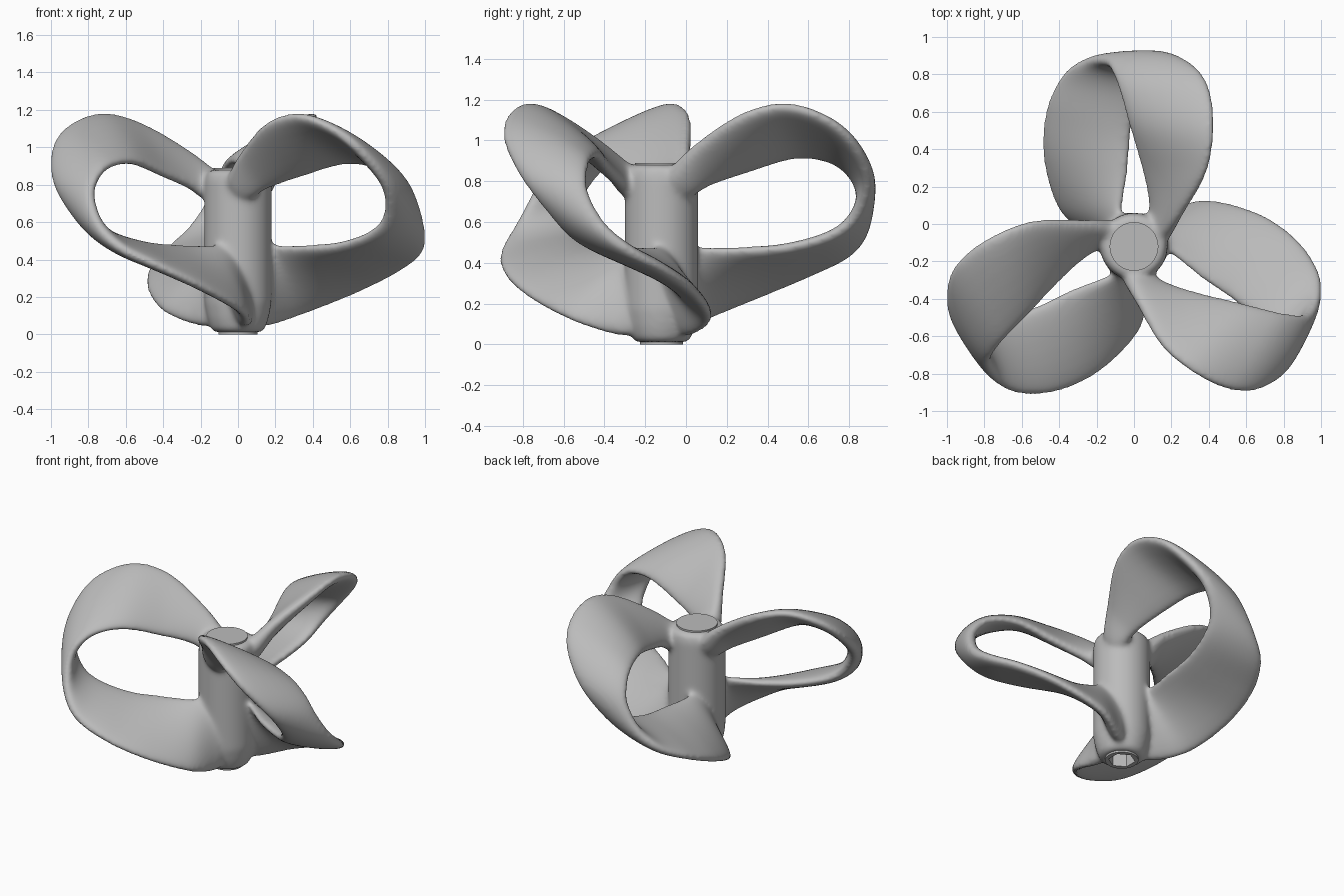
import bpy, bmesh
from math import cos, sin, pi, radians, copysign, hypot
from mathutils import Vector

if "Cube" in bpy.data.objects:
    bpy.data.objects.remove(bpy.data.objects["Cube"], do_unlink=True)

AXIS = Vector((0, -0.12, 0))
STEPS, SIDES, HALF_THICK = 6, 20, 0.047

grey = bpy.data.materials.new("plain grey")
grey.use_nodes = True
grey.diffuse_color = (0.5, 0.5, 0.5, 1)
grey.node_tree.nodes["Principled BSDF"].inputs["Base Color"].default_value = (0.5, 0.5, 0.5, 1)

# Paired blade edges as (radial, sideways, height): trailing side, leading side
STATIONS = [
    ((.04, .02, .69), (-.02, .07, .78)),
    ((.15, .09, .735), (.05, .17, .865)),
    ((.25, .09, .79), (.18, .26, .985)),
    ((.42, .05, .85), (.39, .38, 1.12)),
    ((.65, -.02, .92), (.60, .42, 1.17)),
    ((.82, -.07, .905), (.80, .41, 1.11)),
    ((.925, -.11, .84), (.94, .345, .99)),
    ((.985, -.155, .735), (1.015, .20, .81)),
    ((.995, -.26, .57), (.95, .07, .64)),
    ((.92, -.375, .45), (.83, .02, .54)),
    ((.73, -.465, .35), (.62, -.02, .48)),
    ((.48, -.48, .24), (.40, -.04, .465)),
    ((.20, -.39, .12), (.22, -.07, .47)),
    ((.06, -.20, .05), (.13, -.07, .49)),
    ((.00, -.07, .07), (.04, -.02, .45)),
]


def smooth_path(points):
    """Catmull-Rom curve through the points."""
    pts = [Vector(p) for p in points]
    pts = [2 * pts[0] - pts[1]] + pts + [2 * pts[-1] - pts[-2]]
    path = []
    for a, b, c, d in zip(pts, pts[1:], pts[2:], pts[3:]):
        for k in range(STEPS):
            u = k / STEPS
            path.append(0.5 * (2 * b + (c - a) * u + (2 * a - 5 * b + 4 * c - d) * u * u
                               + (3 * b - a - 3 * c + d) * u ** 3))
    return path + [pts[-2]]


def bridge(bm, rings):
    """Skin closed rings of vertices and cap both ends."""
    for low, high in zip(rings, rings[1:]):
        n = len(low)
        for i in range(n):
            j = (i + 1) % n
            bm.faces.new((low[i], low[j], high[j], high[i]))
    bm.faces.new(rings[0])
    bm.faces.new(rings[-1])


def add_blade(bm, angle):
    """Loft a looped blade with a rounded section that thickens at the hub."""
    out = Vector((cos(angle), sin(angle), 0))
    side = Vector((sin(angle), -cos(angle), 0))
    trail, lead = (smooth_path(edge) for edge in zip(*STATIONS))
    mids = [(p + q) / 2 for p, q in zip(trail, lead)]
    rings = []
    for i, mid in enumerate(mids):
        along = mids[min(i + 1, len(mids) - 1)] - mids[max(i - 1, 0)]
        half = (lead[i] - trail[i]) * 0.515
        normal = along.cross(half).normalized()
        root = min(1, max(0, 1 - (hypot(mid.x, mid.y) - 0.16) / 0.12))
        thick = HALF_THICK * (1 + 0.4 * root * root)
        ring = []
        for k in range(SIDES):
            a = 2 * pi * k / SIDES
            lift = copysign(abs(sin(a)) ** 0.75, sin(a)) * thick
            p = mid + half * cos(a) + normal * lift
            ring.append(bm.verts.new(AXIS + out * p.x + side * p.y + Vector((0, 0, p.z))))
        rings.append(ring)
    bridge(bm, rings)


def add_lathe(bm, profile, sides):
    """Turn a (radius, height) profile about the hub axis."""
    turns = [2 * pi * (k + 0.5) / sides for k in range(sides)]
    bridge(bm, [[bm.verts.new(AXIS + Vector((r * cos(a), r * sin(a), z))) for a in turns]
                for r, z in profile])


def finish(bm, name):
    bmesh.ops.recalc_face_normals(bm, faces=bm.faces)
    mesh = bpy.data.meshes.new(name)
    bm.to_mesh(mesh)
    bm.free()
    mesh.materials.append(grey)
    obj = bpy.data.objects.new(name, mesh)
    bpy.context.collection.objects.link(obj)
    return obj


def lathe_object(name, profile, sides):
    bm = bmesh.new()
    add_lathe(bm, profile, sides)
    return finish(bm, name)


# Hub and three looped blades, fused and softened into one casting
bm = bmesh.new()
add_lathe(bm, [(.125, .012), (.145, .03), (.165, .09), (.18, .17), (.18, .82), (.168, .865), (.14, .88)], 48)
for blade in range(3):
    add_blade(bm, radians(90 + 120 * blade))
propeller = finish(bm, "propeller_body")
remesh = propeller.modifiers.new("fuse", "REMESH")
remesh.mode = "VOXEL"
remesh.voxel_size = 0.012
remesh.use_smooth_shade = True
soften = propeller.modifiers.new("fillet", "SMOOTH")
soften.factor = 0.5
soften.iterations = 22

# Thin end caps
top_cap = lathe_object("top_cap", [(.13, .80), (.13, .89)], 48)
bottom_boss = lathe_object("bottom_boss", [(.105, 0), (.105, .06)], 48)

# Hexagonal drive socket cut into the underside
socket = lathe_object("socket_cutter", [(.085, -.05), (.085, .18)], 6)
socket.hide_render = True
socket.hide_viewport = True
socket.display_type = "WIRE"
for part in (propeller, bottom_boss):
    cut = part.modifiers.new("socket", "BOOLEAN")
    cut.operation = "DIFFERENCE"
    cut.solver = "EXACT"
    cut.object = socket

# Crisp rims on the caps
for obj in (top_cap, bottom_boss):
    bpy.ops.object.select_all(action="DESELECT")
    obj.select_set(True)
    bpy.context.view_layer.objects.active = obj
    bpy.ops.object.shade_smooth_by_angle()
